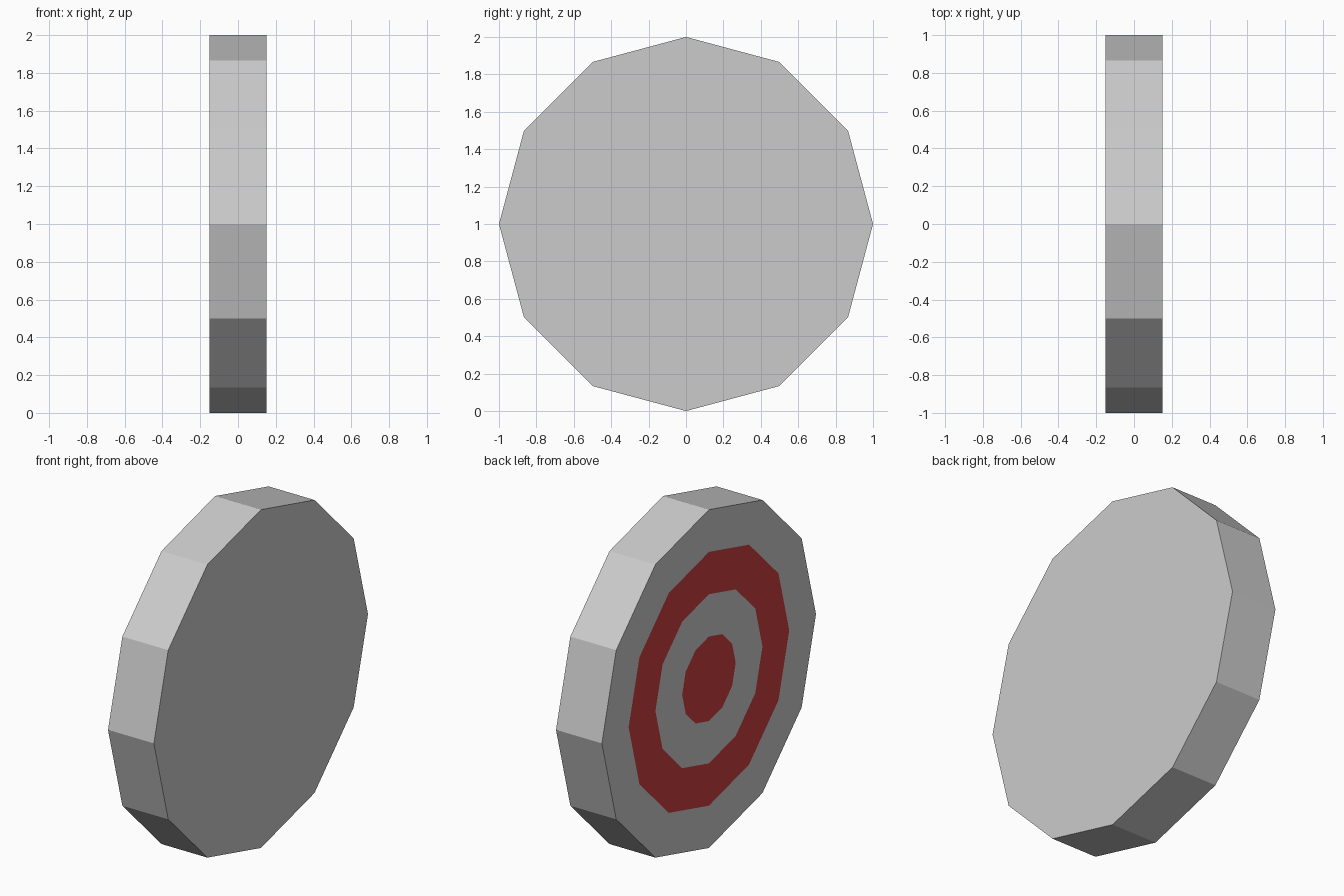
import bpy, bmesh
from math import cos, sin, tau

if "Cube" in bpy.data.objects:
    bpy.data.objects.remove(bpy.data.objects["Cube"])

SIDES, HALF = 12, 0.15

red = bpy.data.materials.new("target_red")
red.diffuse_color = (0.6, 0.05, 0.05, 1)
red.use_nodes = True
red.node_tree.nodes["Principled BSDF"].inputs["Base Color"].default_value = red.diffuse_color
plain = bpy.data.materials.new("target_plain")
plain.diffuse_color = (0.8, 0.8, 0.8, 1)
plain.use_nodes = True
plain.node_tree.nodes["Principled BSDF"].inputs["Base Color"].default_value = plain.diffuse_color

bm = bmesh.new()


def ring(x, radius):
    return [bm.verts.new((x, radius * cos(tau * i / SIDES), 1 + radius * sin(tau * i / SIDES)))
            for i in range(SIDES)]


def bridge(a, b, slot):
    for i in range(SIDES):
        j = (i + 1) % SIDES
        bm.faces.new((a[i], a[j], b[j], b[i])).material_index = slot


# Plain face and rim
far = ring(HALF, 1)
bm.faces.new(far)
outer = ring(-HALF, 1)
bridge(far, outer, 0)

# Painted face: alternating bands, then the bullseye
for radius, slot in ((0.75, 0), (0.5, 1), (0.25, 0)):
    inner = ring(-HALF, radius)
    bridge(outer, inner, slot)
    outer = inner
bm.faces.new(outer).material_index = 1

bmesh.ops.recalc_face_normals(bm, faces=bm.faces[:])
mesh = bpy.data.meshes.new("target_disc")
bm.to_mesh(mesh)
bm.free()
mesh.materials.append(plain)
mesh.materials.append(red)
bpy.context.collection.objects.link(bpy.data.objects.new("target_disc", mesh))
